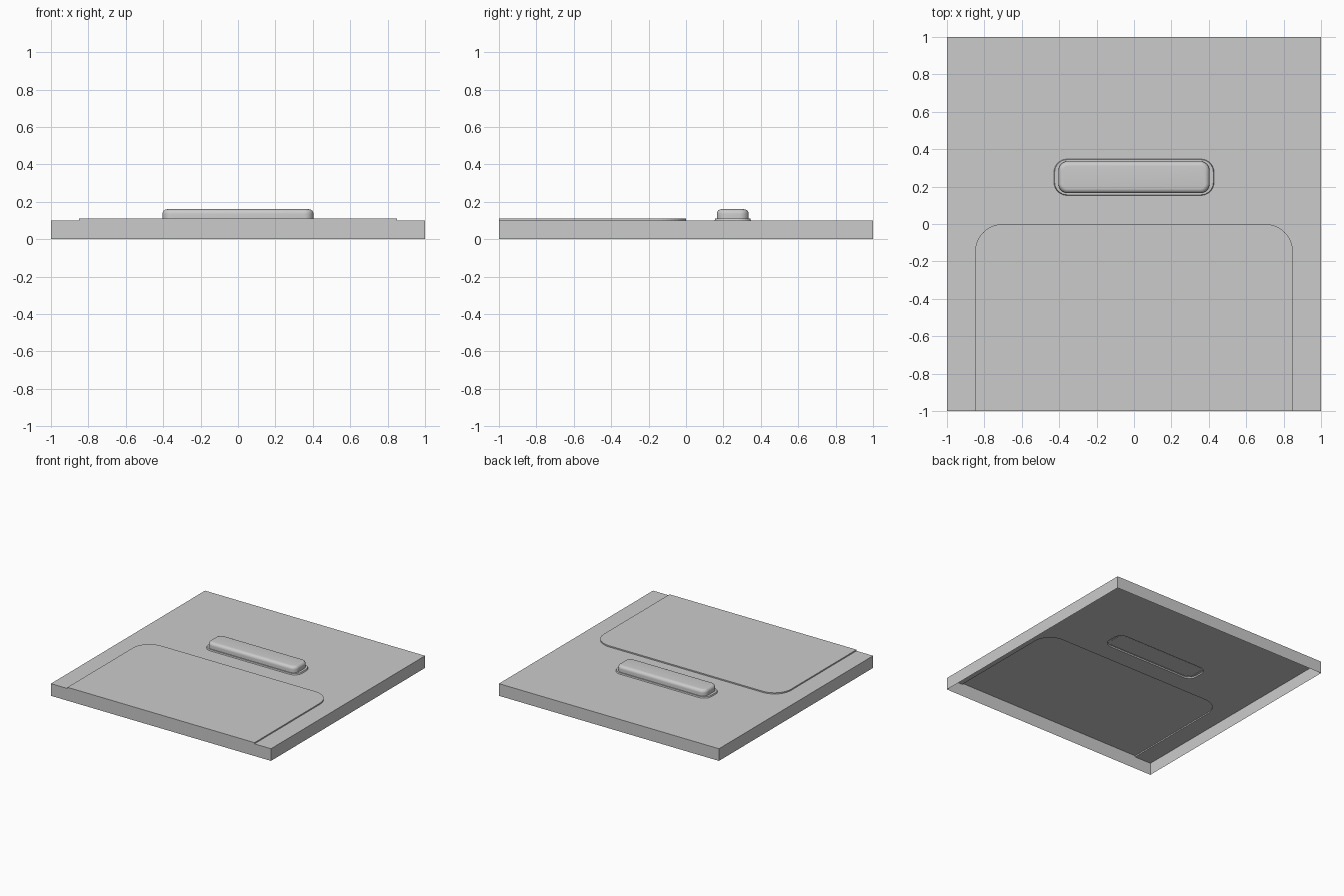
import bpy, bmesh
from math import pi, sin, cos

if "Cube" in bpy.data.objects:
    bpy.data.objects.remove(bpy.data.objects["Cube"])


def rounded_rect(hx, hy, r, cy=0.0, n=8):
    """Counter-clockwise rounded rectangle outline."""
    pts = []
    for i, (sx, sy) in enumerate([(1, 1), (-1, 1), (-1, -1), (1, -1)]):
        for k in range(n + 1):
            a = pi / 2 * (i + k / n)
            pts.append((sx * (hx - r) + r * cos(a), cy + sy * (hy - r) + r * sin(a)))
    return pts


def ring(bm, pts, z):
    return [bm.verts.new((x, y, z)) for x, y in pts]


def bridge(bm, low, high, closed=True):
    n = len(low)
    for i in range(n if closed else n - 1):
        j = (i + 1) % n
        bm.faces.new((low[i], low[j], high[j], high[i]))


def finish(bm, name):
    mesh = bpy.data.meshes.new(name)
    bm.to_mesh(mesh)
    bm.free()
    ob = bpy.data.objects.new(name, mesh)
    bpy.context.collection.objects.link(ob)
    return ob


# Thin shell panel, open underneath, with a raised field and a raised pad
TOP, RAISED = 0.10, 0.11
bm = bmesh.new()

# Raised field: runs off the front edge, rounded rear corners
R, W = 0.15, 0.85
field = [(W, -1)]
for cx, start in ((W - R, 0), (R - W, pi / 2)):
    for k in range(11):
        a = start + pi / 2 * k / 10
        field.append((cx + R * cos(a), -R + R * sin(a)))
field.append((-W, -1))
f_low, f_high = ring(bm, field, TOP), ring(bm, field, RAISED)
bridge(bm, f_low, f_high, closed=False)
bm.faces.new(f_high)

# Raised pad under the handle
p_low = ring(bm, rounded_rect(0.428, 0.097, 0.07, 0.25), TOP)
p_high = ring(bm, rounded_rect(0.424, 0.094, 0.067, 0.25), RAISED)
bridge(bm, p_low, p_high)
bm.faces.new(p_high)

# Main top surface around both
corners = ring(bm, [(1, -1), (1, 1), (-1, 1), (-1, -1)], TOP)
outer = [f_low[0]] + corners + f_low[:0:-1]
edges = []
for loop in (outer, p_low):
    for a, b in zip(loop, loop[1:] + loop[:1]):
        edges.append(bm.edges.get((a, b)) or bm.edges.new((a, b)))
bmesh.ops.triangle_fill(bm, edges=edges, use_beauty=True, normal=(0, 0, 1))

# Side walls, the front one rising to the field
base = ring(bm, [(1, -1), (1, 1), (-1, 1), (-1, -1)], 0)
bridge(bm, base, corners, closed=False)
bm.faces.new((base[3], base[0], corners[0], f_low[0], f_high[0],
              f_high[-1], f_low[-1], corners[3]))
bmesh.ops.recalc_face_normals(bm, faces=bm.faces)
finish(bm, "panel")

# Handle: rounded bar with a softened top edge
bm = bmesh.new()
F = 0.025
levels = [(0, 0.108)] + [(F * (1 - cos(a)), 0.16 - F + F * sin(a))
                         for a in (pi / 2 * k / 6 for k in range(7))]
rings = [ring(bm, rounded_rect(0.404 - d, 0.085 - d, 0.05 - d, 0.25), z)
         for d, z in levels]
for lo, hi in zip(rings, rings[1:]):
    bridge(bm, lo, hi)
bm.faces.new(rings[-1])
handle = finish(bm, "handle")
bpy.context.view_layer.objects.active = handle
handle.select_set(True)
bpy.ops.object.shade_smooth_by_angle(angle=pi / 6)
